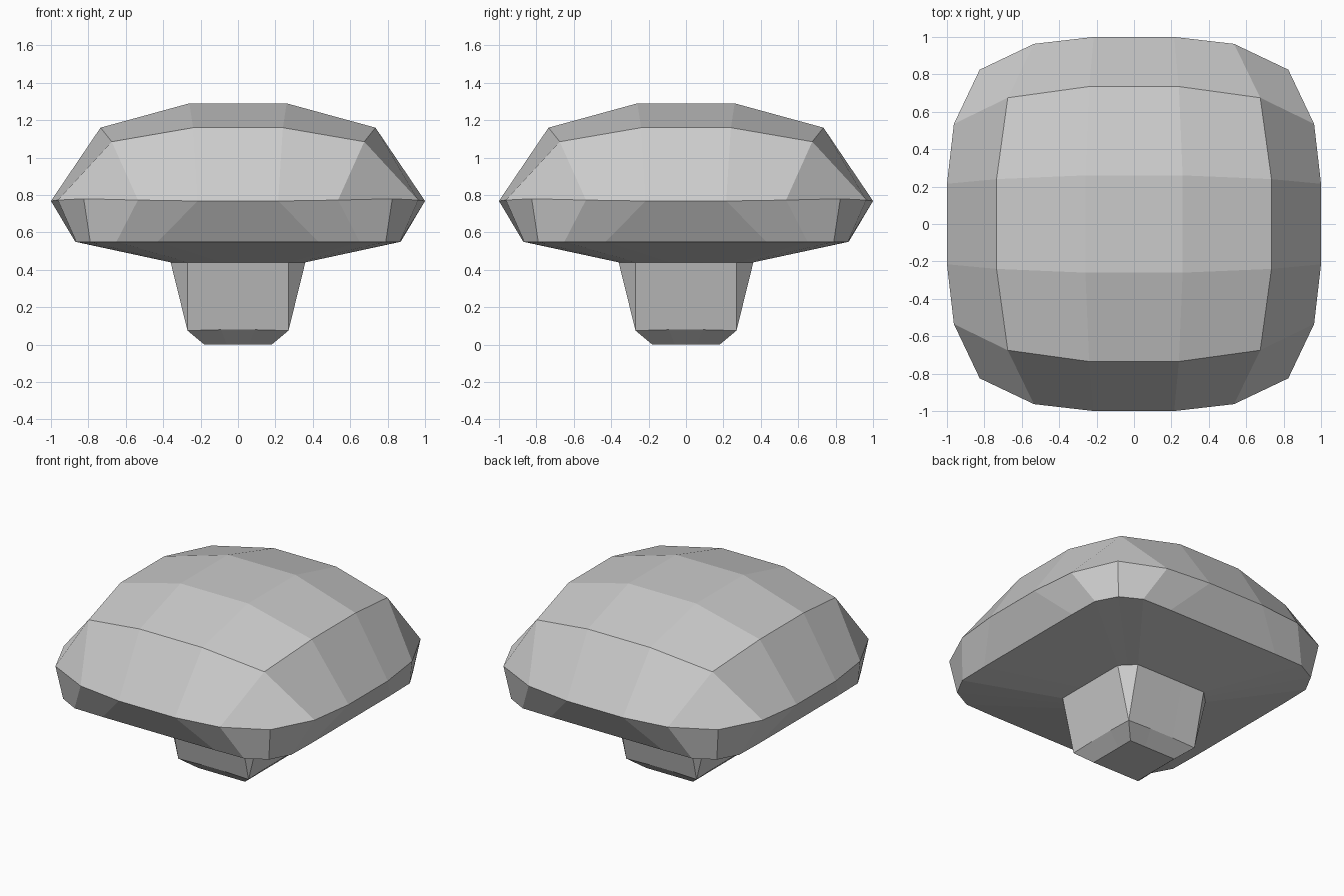
import bpy, bmesh, math

if "Cube" in bpy.data.objects:
    bpy.data.objects.remove(bpy.data.objects["Cube"])


def ring(inner, outer, corner):
    """Rounded-square ring: mirrored (across, out, z) points per side plus a (diag, z) corner."""
    (a, A, za), (b, B, zb), (c, zc) = inner, outer, corner
    side = [(-b, -B, zb), (-a, -A, za), (a, -A, za), (b, -B, zb), (c, -c, zc)]
    pts = []
    for k in range(4):
        co, si = round(math.cos(k * math.pi / 2)), round(math.sin(k * math.pi / 2))
        pts += [(x * co - y * si, x * si + y * co, z) for x, y, z in side]
    return pts


def loft(name, rings, close_bottom=False, close_top=False):
    """Skin rings listed bottom to top, sharing coincident points."""
    bm = bmesh.new()
    cache = {}

    def vert(p):
        key = tuple(round(v, 4) + 0.0 for v in p)
        if key not in cache:
            cache[key] = bm.verts.new(key)
        return cache[key]

    def face(points):
        vs = list(dict.fromkeys(vert(p) for p in points))
        if len(vs) > 2:
            bm.faces.new(vs)

    for lo, hi in zip(rings, rings[1:]):
        n = len(lo)
        for i in range(n):
            j = (i + 1) % n
            face([lo[i], lo[j], hi[j], hi[i]])
    if close_bottom:
        face(rings[0][::-1])
    if close_top:
        face(rings[-1])
    # merge paired corner triangles into quads
    bmesh.ops.join_triangles(bm, faces=bm.faces[:],
                             angle_face_threshold=math.pi, angle_shape_threshold=math.pi)
    mesh = bpy.data.meshes.new(name)
    bm.to_mesh(mesh)
    bm.free()
    obj = bpy.data.objects.new(name, mesh)
    bpy.context.collection.objects.link(obj)
    return obj


# ring where cap underside meets the stem
neck = ring((0.09, 0.36, 0.44), (0.27, 0.36, 0.44), (0.315, 0.44))

# mushroom stem, tapering to a bevelled square foot
loft("stem", [
    ring((0.06, 0.18, 0), (0.18, 0.18, 0), (0.18, 0)),
    ring((0.09, 0.27, 0.08), (0.27, 0.27, 0.075), (0.27, 0.075)),
    neck,
], close_bottom=True)

# mushroom cap: underside, lip, rim, shoulder and crown
loft("cap", [
    neck,
    ring((0.43, 0.87, 0.55), (0.65, 0.865, 0.55), (0.79, 0.55)),
    ring((0.215, 1.0, 0.768), (0.535, 0.963, 0.773), (0.825, 0.78)),
    ring((0.24, 0.735, 1.16), (0.675, 0.675, 1.085), (0.675, 1.085)),
    ring((0.26, 0.26, 1.29), (0.26, 0.26, 1.29), (0.26, 1.29)),
], close_top=True)
